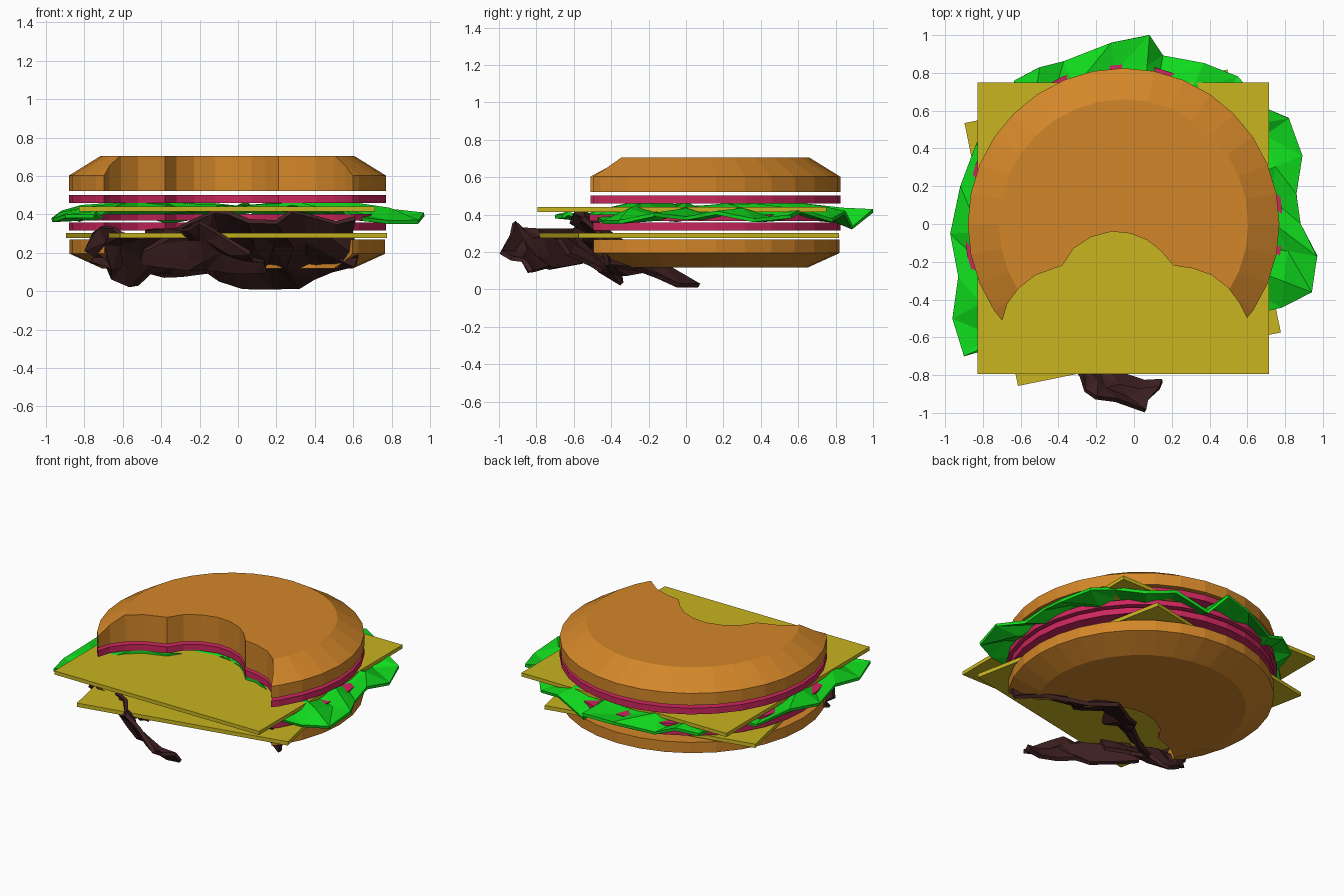
import bpy, bmesh, math, random
from mathutils import Vector

if "Cube" in bpy.data.objects:
    bpy.data.objects.remove(bpy.data.objects["Cube"])

random.seed(4)
CX = -0.055


def material(name, rgb):
    m = bpy.data.materials.new(name)
    m.diffuse_color = (*rgb, 1)
    m.use_nodes = True
    m.node_tree.nodes["Principled BSDF"].inputs["Base Color"].default_value = m.diffuse_color
    return m


BUN = material("bread", (0.65, 0.24, 0.022))
MEAT = material("ham", (0.6, 0.02, 0.11))
CHEESE = material("cheese", (0.58, 0.46, 0.015))
LEAF = material("lettuce", (0.005, 0.7, 0.012))
DARK = material("bacon", (0.05, 0.015, 0.016))


def add(name, verts, faces, mat=None):
    me = bpy.data.meshes.new(name)
    me.from_pydata(verts, [], faces)
    bm = bmesh.new()
    bm.from_mesh(me)
    bmesh.ops.recalc_face_normals(bm, faces=bm.faces)
    bm.to_mesh(me)
    bm.free()
    ob = bpy.data.objects.new(name, me)
    bpy.context.collection.objects.link(ob)
    if mat:
        me.materials.append(mat)
    return ob


def loft(name, rings, mat=None):
    """Closed solid through stacked rings of equal point count."""
    n = len(rings[0])
    verts = [p for r in rings for p in r]
    faces = [list(range(n))[::-1], list(range(len(verts) - n, len(verts)))]
    for k in range(len(rings) - 1):
        for i in range(n):
            j = (i + 1) % n
            faces.append([k * n + i, k * n + j, k * n + n + j, k * n + n + i])
    return add(name, verts, faces, mat)


def disc(name, profile, mat, sides=32):
    """Lathe of (radius, z) pairs."""
    rings = [[(CX + r * math.cos(2 * math.pi * i / sides),
               r * math.sin(2 * math.pi * i / sides), z)
              for i in range(sides)] for r, z in profile]
    return loft(name, rings, mat)


def apply_mod(ob, kind, **settings):
    m = ob.modifiers.new(kind.title(), kind)
    for k, v in settings.items():
        setattr(m, k, v)
    bpy.context.view_layer.objects.active = ob
    bpy.ops.object.modifier_apply(modifier=m.name)


# Bite-shaped cutter
bite = [(-0.75, -1.3), (-0.75, -0.66), (-0.7, -0.52), (-0.67, -0.42), (-0.61, -0.34),
        (-0.52, -0.27), (-0.38, -0.22), (-0.32, -0.13), (-0.23, -0.07), (-0.12, -0.04),
        (-0.02, -0.05), (0.07, -0.085), (0.14, -0.14), (0.21, -0.22), (0.31, -0.235),
        (0.41, -0.27), (0.5, -0.34), (0.56, -0.42), (0.61, -0.52), (0.66, -0.66), (0.66, -1.3)]
cutter = loft("bite_cutter", [[(x, y, z) for x, y in bite] for z in (-0.5, 1.5)])
cutter.hide_render = True

# Buns and ham slices
bitten = [
    disc("top_bun", [(0.825, 0.522), (0.825, 0.603), (0.66, 0.705)], BUN),
    disc("bottom_bun", [(0.65, 0.117), (0.822, 0.195), (0.822, 0.268)], BUN),
    disc("top_ham", [(0.825, 0.46), (0.825, 0.502)], MEAT),
    disc("middle_ham", [(0.845, 0.367), (0.845, 0.402)], MEAT),
    disc("lower_ham", [(0.825, 0.315), (0.825, 0.357)], MEAT),
]


# Lettuce: crumpled sheet with a ragged rim
rim = [(0.97, -0.17, .40), (0.88, 0, .38), (0.86, 0.16, .41), (0.89, 0.36, .37),
       (0.82, 0.56, .39), (0.68, 0.62, .42), (0.55, 0.78, .37), (0.37, 0.85, .41),
       (0.15, 0.89, .33), (0.08, 1.0, .42), (-0.12, 0.96, .40), (-0.37, 0.86, .36),
       (-0.5, 0.83, .41), (-0.63, 0.76, .38), (-0.73, 0.52, .42), (-0.83, 0.43, .37),
       (-0.92, 0.2, .41), (-0.97, -0.05, .37), (-0.93, -0.28, .40), (-0.96, -0.5, .37),
       (-0.9, -0.7, .39), (-0.55, -0.6, .39), (0, -0.6, .40), (0.6, -0.48, .38),
       (0.78, -0.44, .36), (0.94, -0.36, .36)]
n = len(rim)
verts, faces = list(rim), []
for f, zc in ((0.84, 0.405), (0.6, 0.43), (0.3, 0.435)):
    for i, (x, y, z) in enumerate(rim):
        dz = (0.028 if i % 2 else -0.022) * (1 if f > 0.5 else 0.4)
        verts.append((x * f, y * f, zc + dz + random.uniform(-0.01, 0.01)))
for k in range(3):
    for i in range(n):
        a, b = k * n + i, k * n + (i + 1) % n
        faces += [(a, b, b + n), (a, b + n, a + n)]
verts.append((0, 0, 0.435))
faces += [(3 * n + i, 3 * n + (i + 1) % n, 4 * n) for i in range(n)]
lettuce = add("lettuce", verts, faces, LEAF)
apply_mod(lettuce, 'SOLIDIFY', thickness=0.02, offset=0)
bitten.append(lettuce)

for ob in bitten:
    apply_mod(ob, 'BOOLEAN', operation='DIFFERENCE', solver='EXACT', object=cutter)
bpy.data.objects.remove(cutter)


# Square cheese slices
def slice_of_cheese(name, centre, half, angle, z0, z1):
    rings = []
    for z in (z0, z1):
        ring = []
        for q in range(4):
            a = math.radians(45 + 90 * q + angle)
            r = half * math.sqrt(2)
            ring.append((centre[0] + r * math.cos(a), centre[1] + r * math.sin(a), z))
        rings.append(ring)
    loft(name, rings, CHEESE)


slice_of_cheese("upper_cheese", (-0.057, -0.022), 0.772, 0, 0.415, 0.44)
slice_of_cheese("lower_cheese", (-0.06, -0.02), 0.71, 11.5, 0.276, 0.302)


# Crumpled bacon strips, each given by its low and high edge
def strip(name, stations, jitter=0.035, cols=4):
    fine = []
    for (a, b), (c, d) in zip(stations, stations[1:]):
        a, b, c, d = map(Vector, (a, b, c, d))
        fine += [(a, b), ((a + c) / 2, (b + d) / 2)]
    fine.append(tuple(map(Vector, stations[-1])))
    verts, faces = [], []
    for i, (a, b) in enumerate(fine):
        for j in range(cols):
            p = a.lerp(b, j / (cols - 1))
            if 0 < j < cols - 1 or i % 2:
                p += Vector([random.uniform(-jitter, jitter) for _ in range(3)])
            p.z = max(p.z, 0.02)
            verts.append(p)
    for i in range(len(fine) - 1):
        for j in range(cols - 1):
            a = i * cols + j
            b = a + cols
            faces += [(a, b, b + 1), (a, b + 1, a + 1)]
    ob = add(name, verts, faces, DARK)
    apply_mod(ob, 'SOLIDIFY', thickness=0.025, offset=0)


strip("large_bacon", [
    ((0.61, -0.42, 0.13), (0.61, -0.55, 0.38)),
    ((0.4, -0.15, 0.07), (0.35, -0.55, 0.40)),
    ((0.18, 0.07, 0.015), (0.2, -0.6, 0.36)),
    ((-0.1, -0.1, 0.06), (-0.05, -0.6, 0.41)),
    ((-0.3, -0.3, 0.08), (-0.25, -0.55, 0.36)),
    ((-0.5, -0.42, 0.11), (-0.45, -0.55, 0.27))])
strip("left_bacon", [
    ((-0.77, -0.45, 0.15), (-0.76, -0.5, 0.3)),
    ((-0.66, -0.35, 0.07), (-0.65, -0.6, 0.33)),
    ((-0.52, -0.35, 0.04), (-0.5, -0.64, 0.28)),
    ((-0.35, -0.45, 0.1), (-0.3, -0.68, 0.27))])
strip("front_bacon", [
    ((-0.5, -0.55, 0.14), (-0.48, -0.62, 0.32)),
    ((-0.25, -0.72, 0.11), (-0.28, -0.8, 0.32)),
    ((-0.05, -0.8, 0.1), (-0.2, -0.92, 0.36)),
    ((0.15, -0.83, 0.1), (0.06, -0.99, 0.2))], 0.025)
